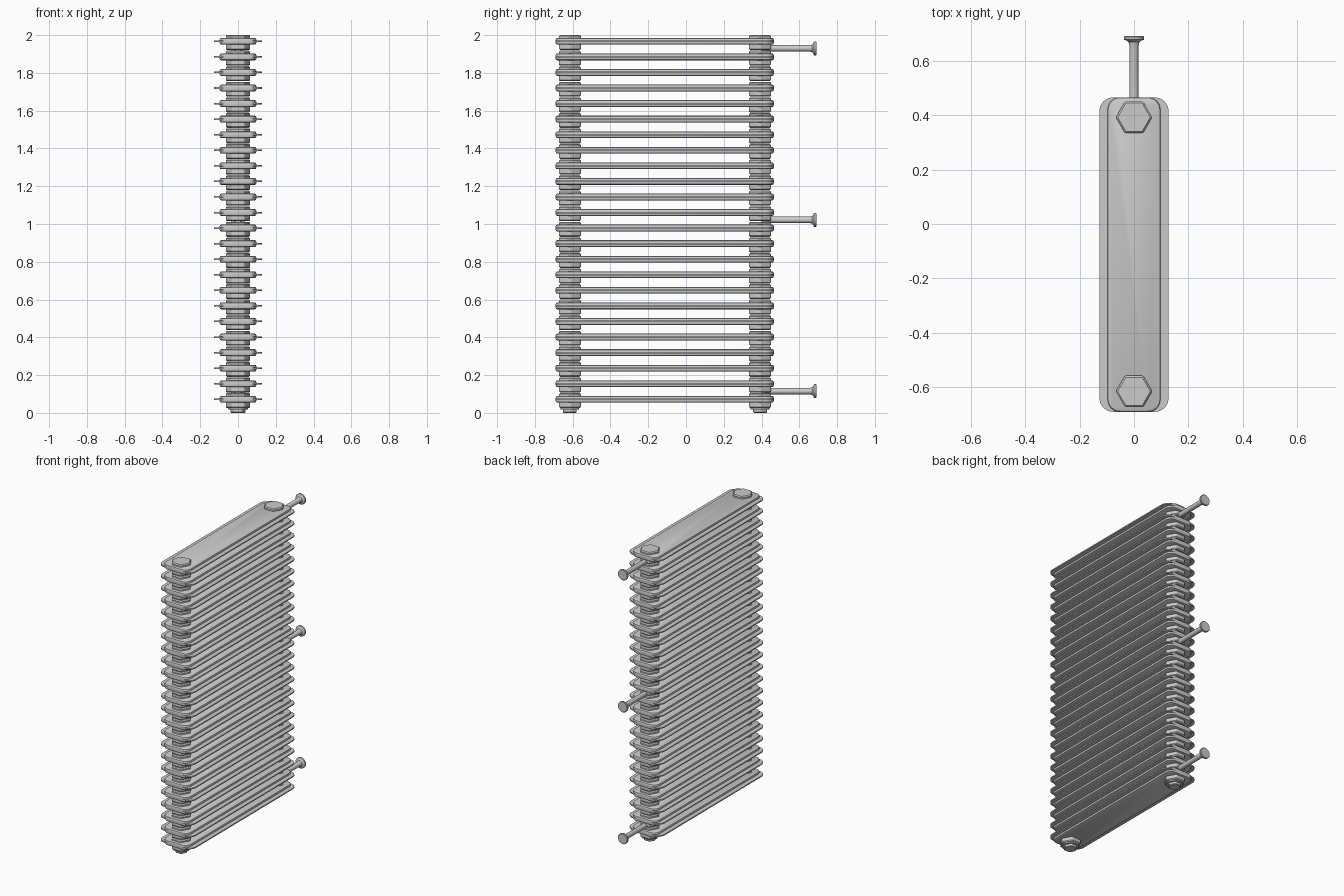
import bpy, bmesh, math

if "Cube" in bpy.data.objects:
    bpy.data.objects.remove(bpy.data.objects["Cube"])

COUNT, Z0, STEP = 24, 0.072, 0.0824
POSTS = {"front": -0.615, "back": 0.392}


def outline(core, r, n):
    """Counter-clockwise core polygon grown by a rounded offset r."""
    pts = []
    k = len(core)
    for i, (x, y) in enumerate(core):
        px, py = core[i - 1]
        qx, qy = core[(i + 1) % k]
        a0 = math.atan2(y - py, x - px) - math.pi / 2
        a1 = math.atan2(qy - y, qx - x) - math.pi / 2
        d = (a1 - a0) % (2 * math.pi)
        for j in range(n + 1):
            a = a0 + d * j / n
            pts.append((x + r * math.cos(a), y + r * math.sin(a)))
    return pts


def loft(name, core, levels, n=6, loc=(0, 0, 0), rot=(0, 0, 0), angle=30):
    """Stack outlines given as (radius, height) and cap both ends."""
    bm = bmesh.new()
    rings = [[bm.verts.new((x, y, z)) for x, y in outline(core, r, n)] for r, z in levels]
    m = len(rings[0])
    for lo, hi in zip(rings, rings[1:]):
        for i in range(m):
            j = (i + 1) % m
            bm.faces.new((lo[i], lo[j], hi[j], hi[i]))
    bm.faces.new(rings[0][::-1])
    bm.faces.new(rings[-1])
    me = bpy.data.meshes.new(name)
    bm.to_mesh(me)
    bm.free()
    ob = bpy.data.objects.new(name, me)
    ob.location, ob.rotation_euler = loc, rot
    bpy.context.collection.objects.link(ob)
    bpy.ops.object.select_all(action='DESELECT')
    bpy.context.view_layer.objects.active = ob
    ob.select_set(True)
    bpy.ops.object.shade_smooth_by_angle(angle=math.radians(angle))
    return ob


def rect(hx, y0, y1, r):
    return [(-hx + r, y0 + r), (hx - r, y0 + r), (hx - r, y1 - r), (-hx + r, y1 - r)]


def hexagon(r):
    return [(r * math.cos(i * math.pi / 3), r * math.sin(i * math.pi / 3)) for i in range(6)]


def repeat(ob):
    mod = ob.modifiers.new("repeat_up", 'ARRAY')
    mod.count = COUNT
    mod.use_relative_offset = False
    mod.use_constant_offset = True
    mod.constant_offset_displace = (0, 0, STEP)


# Horizontal hollow-looking bars, softly chamfered
bar = loft("radiator_bar", rect(0.097, -0.69, 0.465, 0.045),
           [(0.037, -0.018), (0.043, -0.015), (0.045, -0.009),
            (0.045, 0.009), (0.043, 0.015), (0.037, 0.018)], loc=(0, 0, Z0))
repeat(bar)

# Thin fin plate around the middle of each bar
fin = loft("fin_plate", rect(0.127, -0.69, 0.465, 0.05),
           [(0.05, -0.004), (0.05, 0.004)], loc=(0, 0, Z0))
repeat(fin)

for side, y in POSTS.items():
    # Stacked hexagonal hubs forming the post
    hub = loft(side + "_post_hub", hexagon(0.053),
               [(0.006, -0.046), (0.012, -0.040), (0.012, 0.027), (0.006, 0.033)],
               n=3, loc=(0, y, Z0))
    repeat(hub)
    # Stepped bottom plug
    loft(side + "_bottom_plug", hexagon(0.028),
         [(0.008, 0.0), (0.012, 0.004), (0.012, 0.018), (0.025, 0.018), (0.025, 0.03)],
         n=3, loc=(0, y, 0))

# Wall brackets: rod flaring into a round flange
dot = [(0.001 * math.cos(i * math.pi / 2), 0.001 * math.sin(i * math.pi / 2)) for i in range(4)]
for label, z in (("lower", 0.115), ("middle", 1.022), ("upper", 1.93)):
    loft(label + "_wall_bracket", dot,
         [(0.016, 0), (0.016, 0.255), (0.019, 0.268), (0.026, 0.274),
          (0.035, 0.277), (0.036, 0.279), (0.036, 0.287), (0.033, 0.29)],
         loc=(0, 0.40, z), rot=(-math.pi / 2, 0, 0))
